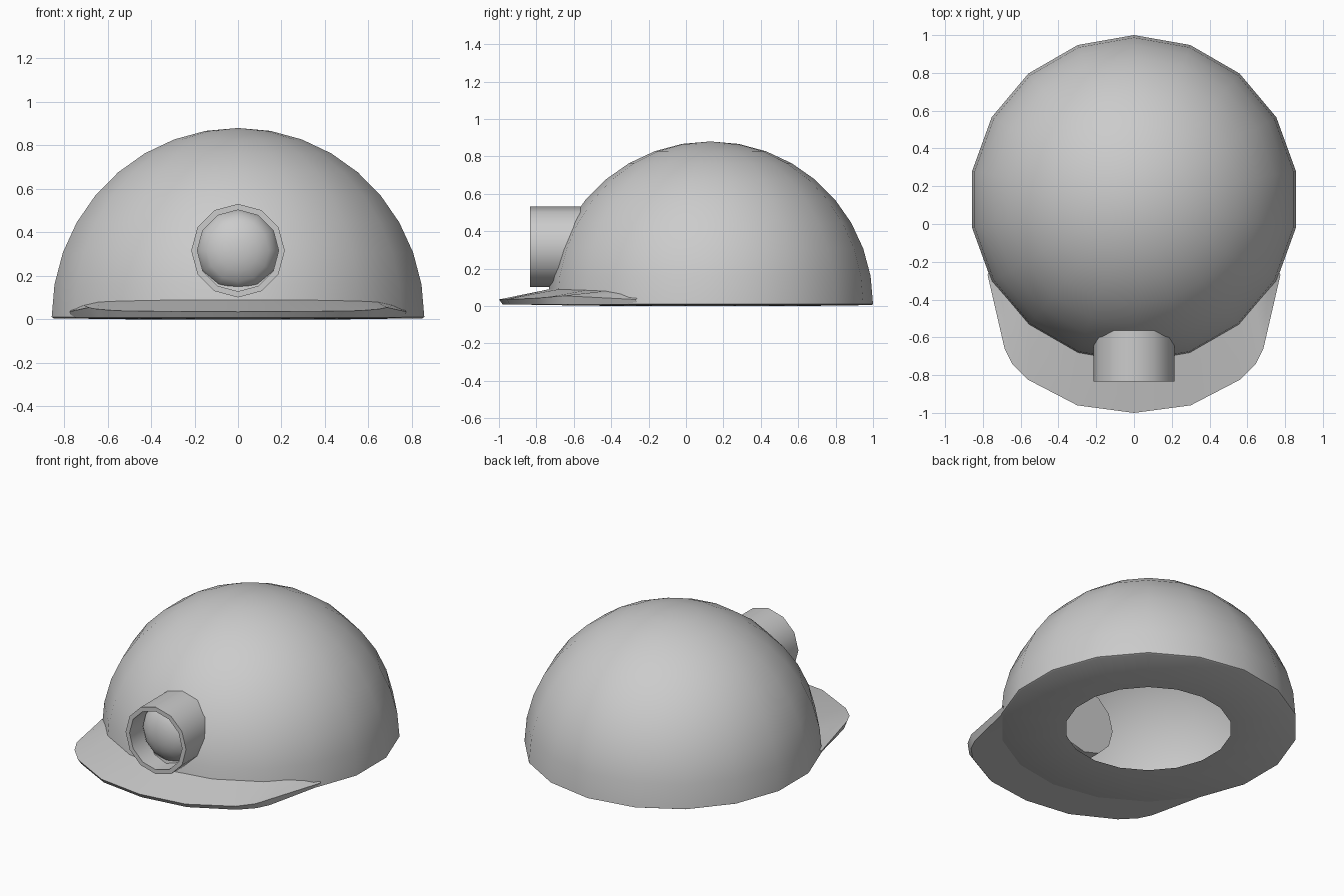
import bpy, bmesh
from math import sin, cos, pi, radians

if "Cube" in bpy.data.objects:
    bpy.data.objects.remove(bpy.data.objects["Cube"])

CY = 0.13      # centre of the shell along y
R = 0.87       # shell radius


def finish(name, bm, angle):
    bmesh.ops.remove_doubles(bm, verts=bm.verts, dist=0.0005)
    bmesh.ops.recalc_face_normals(bm, faces=bm.faces)
    mesh = bpy.data.meshes.new(name)
    bm.to_mesh(mesh)
    bm.free()
    ob = bpy.data.objects.new(name, mesh)
    bpy.context.collection.objects.link(ob)
    bpy.ops.object.select_all(action='DESELECT')
    ob.select_set(True)
    bpy.context.view_layer.objects.active = ob
    bpy.ops.object.shade_smooth_by_angle(angle=radians(angle))
    return ob


def loft(name, rows, angle, closed=True, cap_last=False):
    bm = bmesh.new()
    grid = [[bm.verts.new(p) for p in row] for row in rows]
    n = len(rows[0])
    for a, b in zip(grid, grid[1:]):
        for i in range(n if closed else n - 1):
            j = (i + 1) % n
            bm.faces.new((a[i], a[j], b[j], b[i]))
    if cap_last:
        bm.faces.new(grid[-1])
    return finish(name, bm, angle)


def flat_ring(r, z, n=18):
    return [(r * sin(2 * pi * i / n), CY + r * cos(2 * pi * i / n), z) for i in range(n)]


def lamp_ring(r, y, n=12):
    return [(r * sin(2 * pi * i / n), y, 0.316 + r * cos(2 * pi * i / n)) for i in range(n)]


# Helmet shell: half sphere with an underside ring around the head opening
rows = [flat_ring(0.485, 0.0), flat_ring(0.86, 0.005)]
rows += [flat_ring(R * cos(radians(e)), 0.01 + R * sin(radians(e))) for e in range(0, 90, 10)]
rows.append(flat_ring(0.0001, 0.88))
loft("helmet_shell", rows, 60)


# Brim: half outlines from centre to side, mirrored
def mirrored(half):
    return [(-x, y, z) for x, y, z in reversed(half[1:])] + half


inner = [(0, -.73, .09), (.29, -.68, .09), (.55, -.53, .085),
         (.64, -.43, .08), (.71, -.34, .065), (.77, -.26, .04)]
outer = [(0, -1.0, .035), (.3, -.96, .036), (.56, -.825, .04),
         (.645, -.74, .047), (.685, -.66, .055), (.775, -.27, .035)]
under = [(x * .985, y + .02, .008) for x, y, z in outer]
under_in = [(x * .97, y, .006) for x, y, z in inner]
loft("brim", [mirrored(r) for r in (inner, outer, under, under_in)], 50, closed=False)

# Lamp housing: tube with a rim, closed inside the shell
loft("lamp_housing", [lamp_ring(.187, -.66), lamp_ring(.187, -.835), lamp_ring(.215, -.835),
                      lamp_ring(.215, -.45)], 40, cap_last=True)

# Lamp lens: shallow bulge set back in the tube
loft("lamp_lens", [lamp_ring(max(.187 * cos(radians(e)), .0001), -.68 - .11 * sin(radians(e)))
                   for e in (0, 20, 40, 60, 75, 90)], 60)
